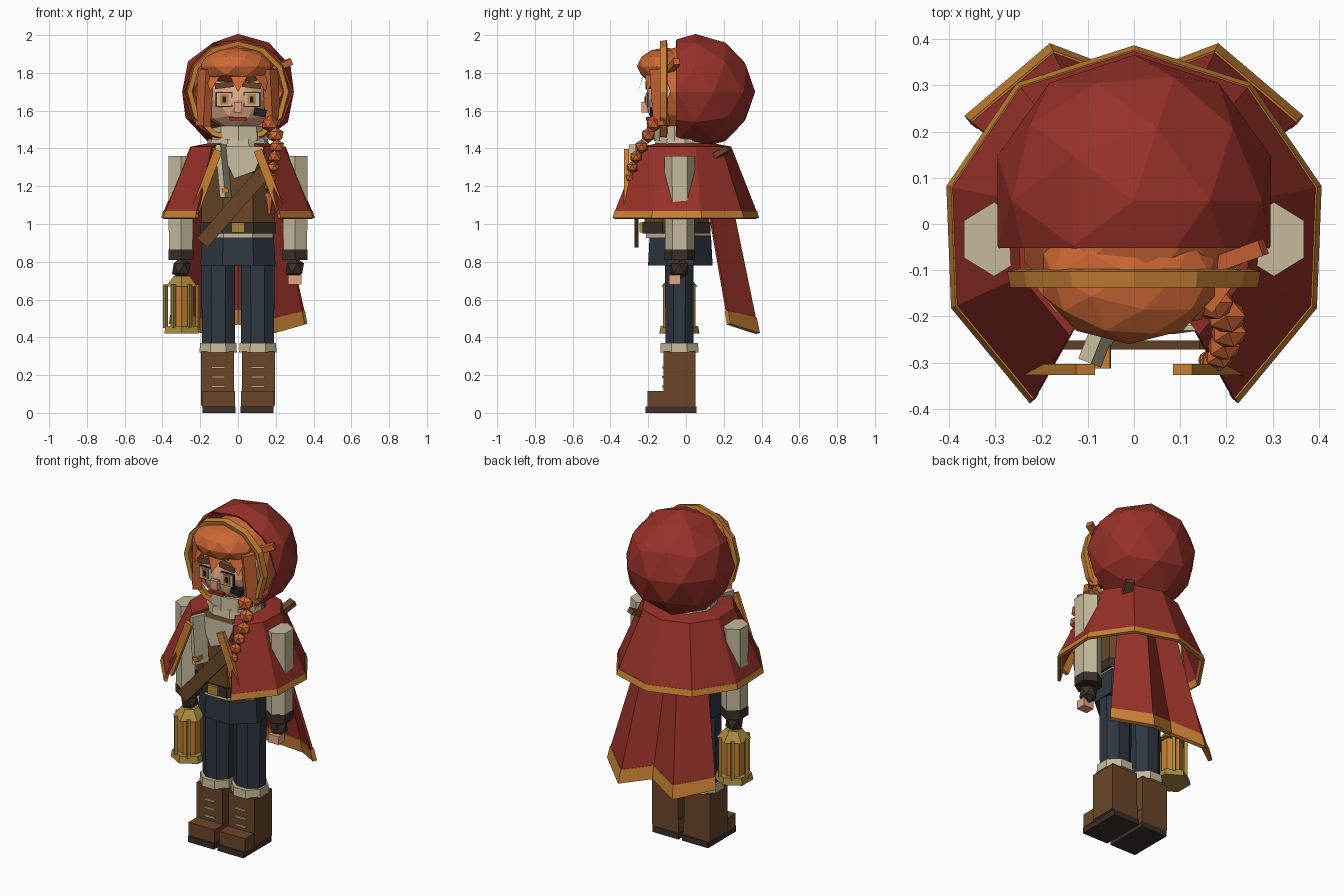
import bpy, bmesh, math
from mathutils import Vector, Matrix

if "Cube" in bpy.data.objects:
    bpy.data.objects.remove(bpy.data.objects["Cube"])

COLORS = {
    "cloak_red": (.31, .031, .022), "trim_gold": (.58, .22, .035), "hair_orange": (.61, .135, .035),
    "skin": (.75, .38, .23), "cream_cloth": (.56, .49, .33), "leather_brown": (.145, .062, .022),
    "dark_leather": (.045, .029, .023), "navy_cloth": (.028, .038, .052),
    "brass": (.40, .25, .05), "black": (.015, .015, .018)}
MATS = {}
for key, rgb in COLORS.items():
    MATS[key] = bpy.data.materials.new(key)
    MATS[key].diffuse_color = (*rgb, 1)
(RED, GOLD, HAIR, SKIN, CREAM, BROWN, DARK, NAVY, BRASS, BLACK) = COLORS


def finish(bm, name, mat, thick=0):
    bmesh.ops.recalc_face_normals(bm, faces=bm.faces)
    me = bpy.data.meshes.new(name)
    bm.to_mesh(me)
    bm.free()
    me.materials.append(MATS[mat])
    ob = bpy.data.objects.new(name, me)
    bpy.context.collection.objects.link(ob)
    if thick:
        mod = ob.modifiers.new("thickness", "SOLIDIFY")
        mod.thickness, mod.offset = thick, 0
    return ob


def box(name, mat, x, y, z, turn=0):
    """Box from three (low, high) ranges, turned about y."""
    bm = bmesh.new()
    c = Vector([(a + b) / 2 for a, b in (x, y, z)])
    s = [b - a for a, b in (x, y, z)]
    bmesh.ops.create_cube(bm, size=1, matrix=Matrix.Translation(c) @ Matrix.Rotation(turn, 4, 'Y') @ Matrix.Diagonal((*s, 1)))
    return finish(bm, name, mat)


def bar(name, mat, p, q, w, d):
    """Straight bar between two points, w wide and d deep."""
    bm = bmesh.new()
    p, q = Vector(p), Vector(q)
    rot = (q - p).to_track_quat('Z', 'Y').to_matrix().to_4x4()
    bmesh.ops.create_cube(bm, size=1, matrix=Matrix.Translation((p + q) / 2) @ rot @ Matrix.Diagonal((w, d, (q - p).length, 1)))
    return finish(bm, name, mat)


def prism(name, mat, n, c, r, z, taper=1, phase=0):
    """n-sided frustum; r = (rx, ry) at the bottom, taper scales the top."""
    bm = bmesh.new()
    m = (Matrix.Translation((c[0], c[1], (z[0] + z[1]) / 2)) @ Matrix.Diagonal((r[0], r[1], 1, 1))
         @ Matrix.Rotation(phase, 4, 'Z'))
    bmesh.ops.create_cone(bm, cap_ends=True, segments=n, radius1=1, radius2=taper, depth=z[1] - z[0], matrix=m)
    return finish(bm, name, mat)


def ball(name, mat, c, r, sub=2, cut=None, drop=None, thick=0):
    """Faceted ball, optionally cut off in front of y = cut, or without faces matching drop."""
    bm = bmesh.new()
    bmesh.ops.create_icosphere(bm, subdivisions=sub, radius=1, matrix=Matrix.Translation(c) @ Matrix.Diagonal((*r, 1)))
    if cut is not None:
        bmesh.ops.bisect_plane(bm, geom=bm.verts[:] + bm.edges[:] + bm.faces[:], plane_co=(0, cut, 0),
                               plane_no=(0, 1, 0), clear_inner=True)
    if drop:
        bmesh.ops.delete(bm, geom=[f for f in bm.faces if drop(f.calc_center_median())], context='FACES')
    return finish(bm, name, mat, thick)


def sheet(name, mat, rows, thick, closed=False):
    """Cloth lofted through rows of points."""
    bm = bmesh.new()
    vs = [[bm.verts.new(p) for p in row] for row in rows]
    n = len(rows[0])
    for a, b in zip(vs, vs[1:]):
        for i in range(n if closed else n - 1):
            j = (i + 1) % n
            bm.faces.new((a[i], a[j], b[j], b[i]))
    return finish(bm, name, mat, thick)


# Hood, its gold rim, and the hair and head inside
ball("hood", RED, (0, .05, 1.70), (.305, .31, .30), cut=-.05, thick=.012)
ring = lambda r, y: [(r * math.cos(a * math.pi / 6), y, 1.70 + r * math.sin(a * math.pi / 6)) for a in range(12)]
sheet("hood_rim", GOLD, [ring(.262, -.10), ring(.255, -.135)], .026, True)
ball("hair", HAIR, (0, -.005, 1.70), (.25, .25, .25), drop=lambda c: c.y < -.09 and c.z < 1.78)
ball("fringe", HAIR, (-.01, -.11, 1.835), (.195, .15, .1))
for s in (-1, 1):
    bar("side_lock", HAIR, (s * .17, -.15, 1.82), (s * .185, -.13, 1.52), .05, .07)
bar("hair_tuft", HAIR, (.17, -.09, 1.81), (.28, -.05, 1.86), .035, .035)
ball("head", SKIN, (0, -.04, 1.655), (.185, .18, .185))

# Face
for s in (-1, 1):
    cx = s * .073
    for nm, mat, w, h, y in (("eye_frame", DARK, .045, .04, -.207), ("eye_white", CREAM, .038, .034, -.211),
                             ("iris", GOLD, .022, .028, -.215), ("pupil", BLACK, .009, .016, -.219)):
        box(nm, mat, (cx - w, cx + w), (y, y + .008), (1.66 - h, 1.66 + h))
    box("eyebrow", BROWN, (cx - .05, cx + .05), (-.215, -.18), (1.72, 1.75), s * .12)
box("nose", SKIN, (-.022, .022), (-.235, -.2), (1.59, 1.645))
box("mouth", RED, (-.045, .045), (-.213, -.19), (1.548, 1.567))
box("chin_clip", BLACK, (.085, .15), (-.19, -.15), (1.57, 1.61), .2)

# Scarf with hanging tail
prism("scarf_lower", CREAM, 9, (0, -.03), (.175, .15), (1.38, 1.45), .92)
prism("scarf_upper", CREAM, 9, (.01, -.03), (.15, .14), (1.44, 1.52), .97, .3)
bar("scarf_tail", CREAM, (-.09, -.255, 1.42), (-.065, -.265, 1.14), .09, .03)
bar("scarf_stripe", GOLD, (-.069, -.266, 1.19), (-.067, -.266, 1.165), .094, .034)

# Braid over the shoulder
path = [(.17, -.17, 1.53), (.20, -.20, 1.47), (.205, -.235, 1.41), (.195, -.265, 1.355),
        (.185, -.285, 1.30), (.175, -.295, 1.245), (.165, -.295, 1.20)]
for i, p in enumerate(path):
    r = .05 - .0035 * i
    ball("braid_knot", HAIR, p, (r, r * .85, r * .9), 1)
prism("braid_tie", GOLD, 6, (.163, -.295), (.022, .022), (1.14, 1.165))
prism("braid_tip", HAIR, 5, (.165, -.295), (.008, .008), (1.05, 1.145), 3)

# Shoulder cape with hem and front edging
half = [(.22, -.385), (.39, -.18), (.40, .08), (.25, .30)]
hem = half + [(0, .38)] + [(-x, y) for x, y in reversed(half)]
row = lambda k, z: [(x * k, y * k, z) for x, y in hem]
sheet("shoulder_cape", RED, [row(.985, 1.05), row(.62, 1.405), row(.4, 1.42)], .012)
sheet("cape_hem", GOLD, [row(.995, 1.03), row(.97, 1.066)], .018)
for s in (-1, 1):
    bar("cape_front_edge", GOLD, (s * .235, -.315, 1.05), (s * .105, -.315, 1.39), .024, .045)

# Pleated back cloak with hem
xs = (-1, -.5, 0, .5, 1)
def cloak_row(w, ys, zs):
    return [(w * x, ys[abs(i - 2)], zs[abs(i - 2)]) for i, x in enumerate(xs)]
top = cloak_row(.20, (.16, .22, .10), (1.2,) * 3)
low = cloak_row(.347, (.30, .364, .215), (.55, .50, .54))
end = cloak_row(.36, (.31, .38, .225), (.47, .42, .47))
sheet("back_cloak", RED, [top, low], .014)
sheet("cloak_hem", GOLD, [low, end], .024)

# Torso, belt and strap
E8 = math.pi / 8
prism("vest", BROWN, 8, (0, -.05), (.21, .185), (.99, 1.40), .98, E8)
sheet("shirt_front", CREAM, [[(-.10, -.225, 1.41), (.14, -.225, 1.41)], [(-.02, -.232, 1.24), (.09, -.232, 1.28)]], .012)
prism("shirt_hem", CREAM, 8, (0, -.04), (.20, .185), (.925, .955), 1, E8)
prism("belt", DARK, 8, (0, -.05), (.215, .195), (.95, 1.01), 1, E8)
box("belt_buckle", BRASS, (-.035, .035), (-.245, -.22), (.955, 1.008))
bar("strap_front", BROWN, (.17, -.262, 1.31), (-.19, -.262, .90), .02, .075).name = "strap_front"
bar("strap_back", BROWN, (.17, .12, 1.34), (.215, .225, 1.40), .05, .03)

# Trousers
prism("hips", NAVY, 8, (0, -.03), (.215, .185), (.78, .94), .95, E8)

for s in (-1, 1):
    span = lambda a, b: tuple(sorted((s * a, s * b)))
    # Leg and boot
    prism("leg", NAVY, 8, (s * .104, -.035), (.094, .08), (.36, .82), 1.03, E8)
    prism("boot_cuff", CREAM, 8, (s * .105, -.035), (.107, .11), (.32, .37), .97, E8)
    box("boot_shaft", BROWN, span(.02, .195), (-.12, .05), (.04, .325))
    box("boot_foot", BROWN, span(.015, .19), (-.205, .05), (.033, .115))
    box("boot_sole", DARK, span(.012, .187), (-.215, .055), (0, .035))
    for z in (.14, .19, .24):
        box("boot_lace", CREAM, span(.07, .14), (-.128, -.118), (z - .005, z + .005))
    # Arm and glove
    prism("sleeve", CREAM, 6, (s * .303, -.033), (.073, .078), (.86, 1.36), 1.03)
    prism("glove_cuff", DARK, 6, (s * .302, -.033), (.076, .08), (.81, .865))
    ball("glove", DARK, (s * .30, -.035, .765), (.055, .055, .06), 1)

# Free hand fingertips
box("fingertips", SKIN, (.265, .335), (-.09, -.03), (.68, .73))

# Lantern in the other hand
lc = (-.298, -.035)
prism("lantern_base", BRASS, 6, lc, (.107, .107), (.42, .46), .92)
prism("lantern_glass", GOLD, 6, lc, (.068, .068), (.46, .68))
prism("lantern_roof", BRASS, 6, lc, (.095, .095), (.67, .725), .5)
for k in range(6):
    a = k * math.pi / 3
    prism("lantern_post", BRASS, 4, (lc[0] + .085 * math.cos(a), lc[1] + .085 * math.sin(a)), (.013, .013), (.45, .68))
prism("lantern_handle", BRASS, 6, lc, (.02, .02), (.72, .76))

for m in bpy.data.materials:
    if m.users and not m.is_grease_pencil:
        m.use_nodes = True
        m.node_tree.nodes["Principled BSDF"].inputs["Base Color"].default_value = m.diffuse_color
